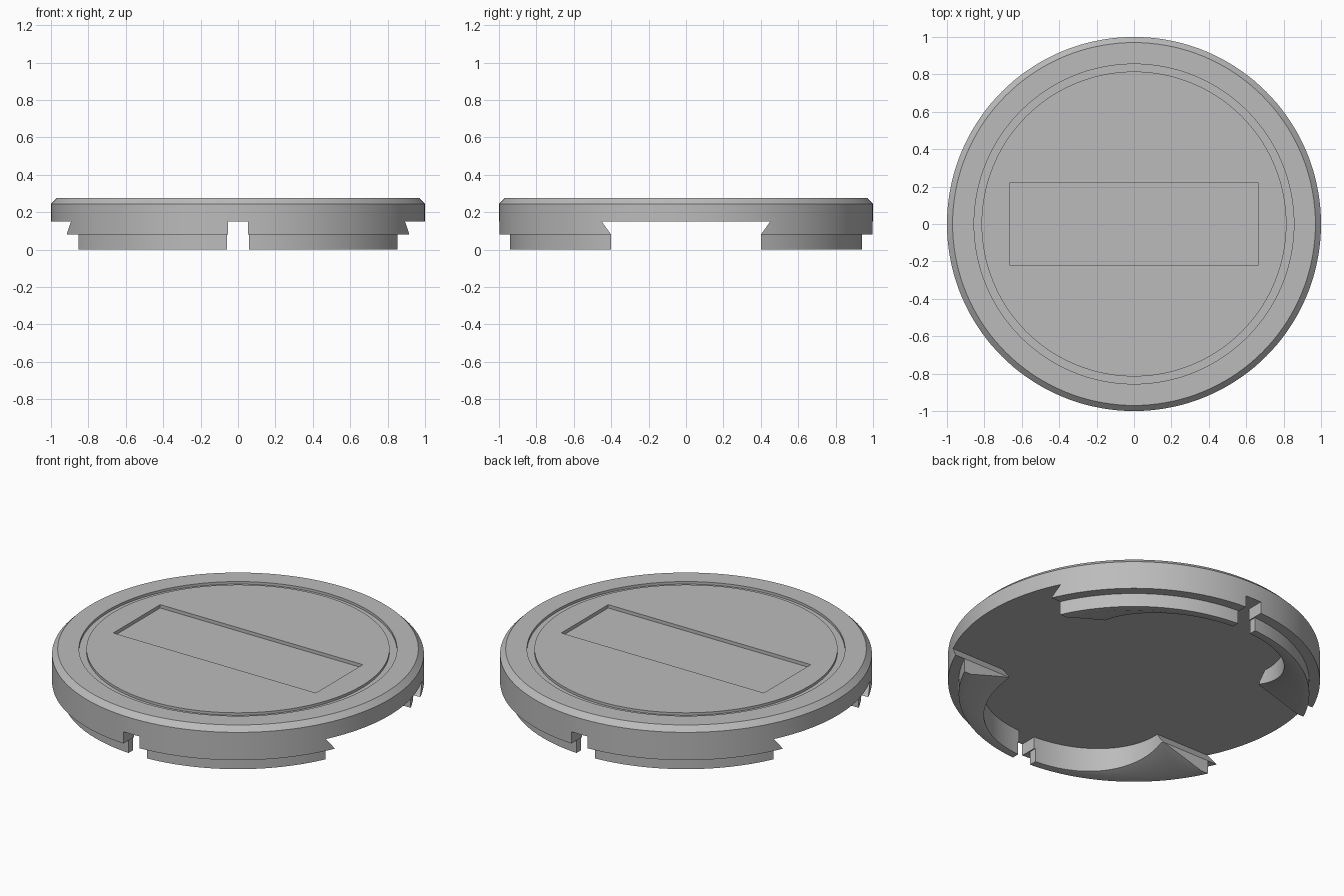
import bpy, bmesh, math

if "Cube" in bpy.data.objects:
    bpy.data.objects.remove(bpy.data.objects["Cube"], do_unlink=True)

SEGMENTS = 144
FLOOR = 0.15      # underside of the disc
TOP = 0.275

grey = bpy.data.materials.new("plain grey")
grey.use_nodes = True
grey.diffuse_color = (0.5, 0.5, 0.5, 1)
grey.node_tree.nodes["Principled BSDF"].inputs["Base Color"].default_value = (0.5, 0.5, 0.5, 1)


def add_object(name, bm):
    bmesh.ops.recalc_face_normals(bm, faces=bm.faces)
    mesh = bpy.data.meshes.new(name)
    bm.to_mesh(mesh)
    bm.free()
    mesh.materials.append(grey)
    obj = bpy.data.objects.new(name, mesh)
    bpy.context.collection.objects.link(obj)
    return obj


def prism(name, profile, axis, length):
    """Extrude an (across, z) profile along x or y, centred on the origin."""
    bm = bmesh.new()
    place = (lambda a, z, s: (s, a, z)) if axis == "x" else (lambda a, z, s: (a, s, z))
    ends = [[bm.verts.new(place(a, z, s)) for a, z in profile] for s in (-length, length)]
    n = len(profile)
    for end in ends:
        bm.faces.new(end)
    for i in range(n):
        j = (i + 1) % n
        bm.faces.new((ends[0][i], ends[0][j], ends[1][j], ends[1][i]))
    return add_object(name, bm)


def inner_radius(angle):
    """Skirt wall is thin at front and back, and thickens toward the side gaps."""
    from_notch = math.acos(min(1, abs(math.sin(angle))))
    t = min(1, from_notch / math.radians(53))
    return 0.9 - 0.23 * t ** 3


def section(angle):
    r = inner_radius(angle)
    return [(0.815, TOP), (0.815, TOP - 0.015), (0.855, TOP - 0.015), (0.855, TOP),
            (0.97, TOP), (1, 0.245), (1, 0.08), (0.943, 0.08), (0.943, 0),
            (0.902, 0), (r, (0.902 - r) * 0.35), (r, FLOOR)]


# Disc with bevelled rim, ring groove and stepped skirt
bm = bmesh.new()
rings = []
for k in range(SEGMENTS):
    a = math.tau * k / SEGMENTS
    rings.append([bm.verts.new((r * math.cos(a), r * math.sin(a), z)) for r, z in section(a)])
for k in range(SEGMENTS):
    p, q = rings[k - 1], rings[k]
    for i in range(len(p) - 1):
        bm.faces.new((p[i], q[i], q[i + 1], p[i + 1]))
bm.faces.new([ring[0] for ring in rings])
bm.faces.new([ring[-1] for ring in rings])
cap = add_object("round_cap", bm)

# Wide undercut side gaps, narrow front and back notches, label recess
side_gap = prism("side_gap_cutter", [(-0.4, -0.1), (0.4, -0.1), (0.4, 0.08), (0.45, FLOOR),
                                     (-0.45, FLOOR), (-0.4, 0.08)], "x", 1.2)
notch = prism("notch_cutter", [(-0.06, -0.1), (0.06, -0.1), (0.06, 0.08), (0.053, 0.08),
                               (0.053, FLOOR), (-0.053, FLOOR), (-0.053, 0.08), (-0.06, 0.08)], "y", 1.2)
recess = prism("recess_cutter", [(-0.22, TOP - 0.02), (0.22, TOP - 0.02),
                                 (0.22, 0.4), (-0.22, 0.4)], "x", 0.665)

for cutter in (side_gap, notch, recess):
    cutter.hide_render = True
    cutter.hide_set(True)
    cut = cap.modifiers.new(cutter.name, "BOOLEAN")
    cut.operation = "DIFFERENCE"
    cut.solver = "EXACT"
    cut.object = cutter

# Apply the cuts and smooth the round walls
bpy.ops.object.select_all(action="DESELECT")
bpy.context.view_layer.objects.active = cap
cap.select_set(True)
for modifier in list(cap.modifiers):
    bpy.ops.object.modifier_apply(modifier=modifier.name)
for cutter in (side_gap, notch, recess):
    bpy.data.objects.remove(cutter, do_unlink=True)
bpy.ops.object.shade_smooth_by_angle(angle=math.radians(25))
